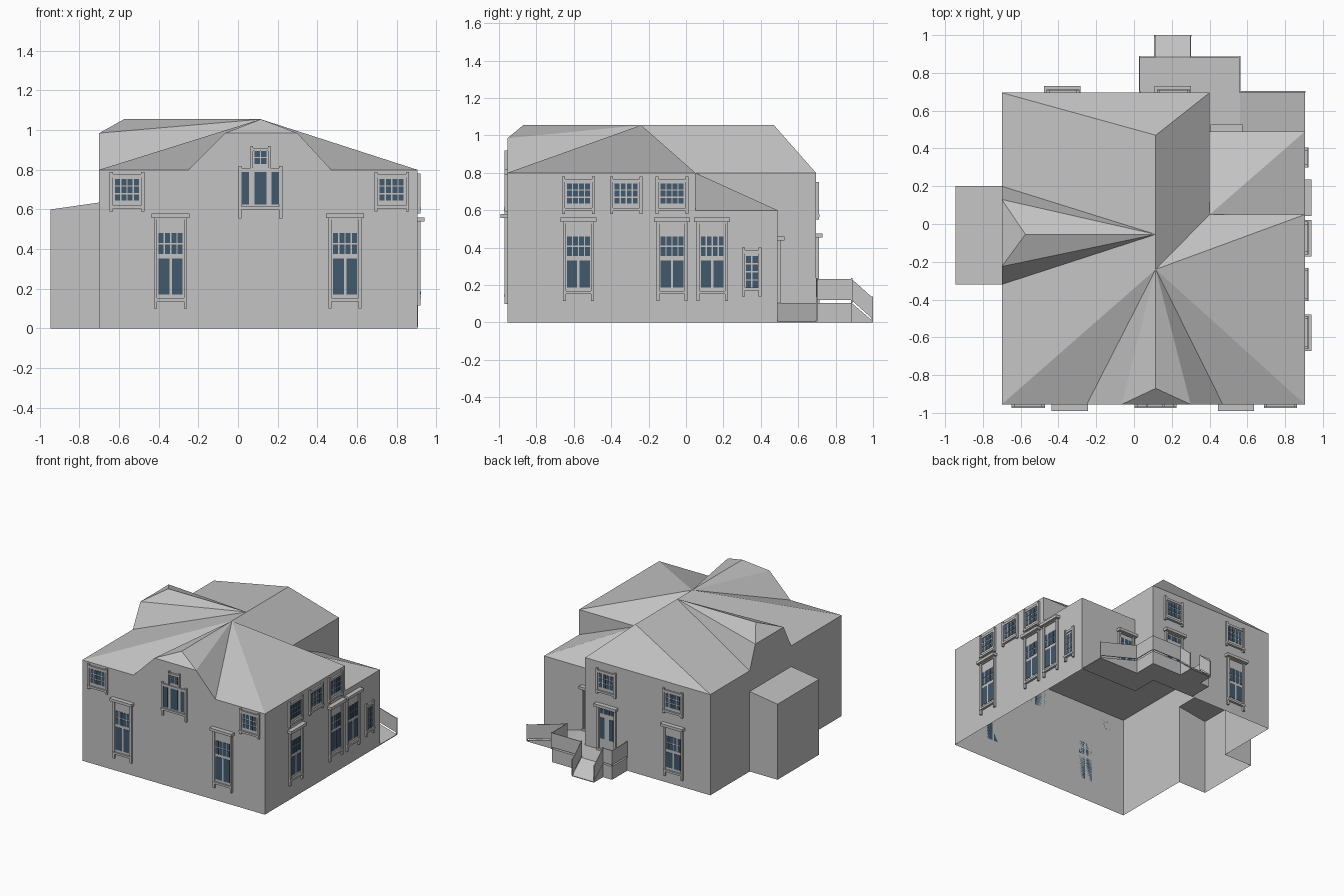
import bpy, bmesh
from mathutils import Vector

if "Cube" in bpy.data.objects:
    bpy.data.objects.remove(bpy.data.objects["Cube"])


def material(name, rgb):
    m = bpy.data.materials.new(name)
    m.diffuse_color = (*rgb, 1)
    m.use_nodes = True
    m.node_tree.nodes["Principled BSDF"].inputs["Base Color"].default_value = m.diffuse_color
    return m


GREY = material("plain_grey", (0.55, 0.55, 0.55))
GLASS = material("blue_glass", (0.055, 0.10, 0.155))


def finish(name, bm):
    me = bpy.data.meshes.new(name)
    bm.to_mesh(me)
    bm.free()
    me.materials.append(GREY)
    me.materials.append(GLASS)
    ob = bpy.data.objects.new(name, me)
    bpy.context.collection.objects.link(ob)
    return ob


def shell(name, polys):
    """Open shell of polygons, facing up or away from the house centre."""
    bm = bmesh.new()
    for pts in polys:
        f = bm.faces.new([bm.verts.new(p) for p in pts])
        f.normal_update()
        out = f.calc_center_median() - Vector((0.1, -0.1, 0.4))
        side = f.normal.z if abs(f.normal.z) > 0.05 else f.normal.dot(out)
        if side < 0:
            f.normal_flip()
    bmesh.ops.remove_doubles(bm, verts=bm.verts, dist=0.0005)
    return finish(name, bm)


def hexa(bm, bottom, top, mat=0):
    """Six-sided solid from a bottom and a top ring of four points."""
    v = [bm.verts.new(p) for p in bottom + top]
    fs = [bm.faces.new([v[i] for i in q]) for q in
          ((3, 2, 1, 0), (4, 5, 6, 7), (0, 1, 5, 4), (1, 2, 6, 5), (2, 3, 7, 6), (3, 0, 4, 7))]
    for f in fs:
        f.material_index = mat
    bmesh.ops.recalc_face_normals(bm, faces=fs)


def box(bm, a, b, mat=0):
    (x0, y0, z0), (x1, y1, z1) = a, b
    ring = [(x0, y0), (x1, y0), (x1, y1), (x0, y1)]
    hexa(bm, [(x, y, z0) for x, y in ring], [(x, y, z1) for x, y in ring], mat)


# main levels and plan lines
W, E, S, N = -0.70, 0.905, -0.955, 0.695
NX, NY, WY = 0.40, 0.49, 0.05        # notch corner and wing line
EAVE, LOW, TOP, GAB = 0.80, 0.60, 1.055, 0.985
BX, B0, B1 = -0.945, -0.32, 0.20     # side annex

# walls, with gables in the front and the left side
shell("house_walls", [
    [(x, S, z) for x, z in ((W, 0), (E, 0), (E, EAVE), (0.47, EAVE), (0.30, GAB),
                            (-0.065, GAB), (-0.25, EAVE), (W, EAVE))],
    [(W, y, z) for y, z in ((S, 0), (B0, 0), (B0, 0.635), (B1, 0.635), (B1, 0), (N, 0), (N, EAVE),
                            (B1, EAVE), (0.13, GAB), (-0.225, GAB), (B0, EAVE), (S, EAVE))],
    [(x, N, z) for x, z in ((W, 0), (NX, 0), (NX, EAVE), (W, EAVE))],
    [(NX, y, z) for y, z in ((NY, 0), (N, 0), (N, EAVE), (WY, EAVE), (NY, LOW))],
    [(x, NY, z) for x, z in ((NX, 0), (E, 0), (E, LOW), (NX, LOW))],
    [(E, y, z) for y, z in ((S, 0), (NY, 0), (NY, LOW), (WY, LOW), (WY, EAVE), (S, EAVE))],
    [(NX, WY, EAVE), (E, WY, LOW), (E, WY, EAVE)],
])

# side annex with a slightly sloping top
shell("side_annex", [
    [(BX, B0, 0), (BX, B1, 0), (BX, B1, LOW), (BX, B0, LOW)],
    [(BX, B0, LOW), (W, B0, 0.635), (W, B1, 0.635), (BX, B1, LOW)],
] + [[(BX, y, 0), (W, y, 0), (W, y, 0.635), (BX, y, LOW)] for y in (B0, B1)])

# roof facets fan out from the ridge points
p, q, r = (0.115, -0.24, TOP), (0.115, -0.055, TOP), (0.115, 0.47, TOP)
front = [(W, S, EAVE), (-0.25, S, EAVE), (-0.065, S, GAB), (0.115, -0.87, TOP),
         (0.30, S, GAB), (0.47, S, EAVE), (E, S, EAVE), (E, WY, EAVE), (NX, WY, EAVE)]
left = [(W, B1, EAVE), (W, 0.13, GAB), (-0.575, -0.055, TOP), (W, -0.225, GAB), (W, B0, EAVE)]
shell("main_roof",
      [[p, a, b] for a, b in zip(front, front[1:])]
      + [[q, a, b] for a, b in zip(left, left[1:])]
      + [[front[2], front[4], front[3]], [left[1], left[3], left[2]],
         [q, left[-1], front[0], p],
         [q, r, (W, N, EAVE), left[0]],
         [r, (NX, N, EAVE), (W, N, EAVE)],
         [p, front[-1], (NX, N, EAVE), r]])
shell("wing_roof", [[(NX, WY, EAVE), (E, WY, LOW), (E, NY, LOW)],
                    [(NX, WY, EAVE), (E, NY, LOW), (NX, NY, LOW)]])
shell("ceiling", [[(x, y, EAVE) for x, y in
                   ((W, S), (E, S), (E, WY), (NX, WY), (NX, N), (W, N))]])

# wall frames: along, outward distance, height -> world
WALLS = {
    "front": lambda a, d, z: (a, S - d, z),
    "right": lambda a, d, z: (E + d, a, z),
    "back": lambda a, d, z: (a, N + d, z),
    "wing": lambda a, d, z: (a, NY + d, z),
}


def plate(bm, wall, a0, a1, z0, z1, d, mat=0):
    box(bm, WALLS[wall](a0, 0, z0), WALLS[wall](a1, d, z1), mat)


def panes(bm, wall, c, w, z0, z1, nx, nz, gap=0.007):
    pw, ph = (w - gap * (nx - 1)) / nx, (z1 - z0 - gap * (nz - 1)) / nz
    for i in range(nx):
        for j in range(nz):
            a, z = c - w / 2 + i * (pw + gap), z0 + j * (ph + gap)
            plate(bm, wall, a, a + pw, z, z + ph, 0.0085, 1)


def window(name, wall, c, w, z0, z1, gw, grids, cornice=False, foot=0.03):
    bm = bmesh.new()
    h = w / 2
    plate(bm, wall, c - h, c + h, z0 + foot, z1 - 0.012, 0.006)            # backing
    for s in (-1, 1):                                                      # jambs with feet
        a = c + s * (h - 0.008)
        plate(bm, wall, a - 0.008, a + 0.008, z0, z1, 0.015)
    plate(bm, wall, c - h, c + h, z0 + foot, z0 + foot + 0.016, 0.018)     # sill
    plate(bm, wall, c - h, c + h, z1 - 0.03, z1 - 0.012, 0.013)            # head
    if cornice:
        plate(bm, wall, c - h - 0.013, c + h + 0.013, z1 - 0.022, z1, 0.036)
    for g in grids:
        panes(bm, wall, c, gw, *g)
    finish(name, bm)


def upper(wall, c, z):
    window(f"{wall}_upper_window", wall, c, 0.175, z - 0.20, z, 0.122,
           [(z - 0.145, z - 0.037, 4, 3)], foot=0.015)


def tall(wall, c, z, h):
    window(f"{wall}_tall_window", wall, c, 0.167, z - h, z, 0.122,
           [(z - 0.205, z - 0.10, 4, 2), (z - h + 0.072, z - 0.228, 2, 1, 0.013)],
           cornice=True, foot=0.036)


for c in (-0.56, 0.775):
    upper("front", c, 0.79)
for c in (-0.34, 0.54):
    tall("front", c, 0.58, 0.48)
for c in (-0.575, -0.32, -0.075):
    upper("right", c, 0.78)
for c in (-0.575, -0.075, 0.14):
    tall("right", c, 0.56, 0.445)
for c in (-0.375, 0.21):
    upper("back", c, 0.75)
tall("back", -0.38, 0.475, 0.42)
window("right_small_window", "right", 0.352, 0.105, 0.14, 0.40, 0.065, [(0.187, 0.355, 2, 4)])
window("wing_door", "wing", 0.49, 0.145, 0.105, 0.46, 0.10,
       [(0.33, 0.40, 3, 2), (0.18, 0.31, 2, 1, 0.02)], cornice=True, foot=0.0)
window("back_double_door", "back", 0.205, 0.165, 0.105, 0.475, 0.115,
       [(0.40, 0.435, 4, 1), (0.20, 0.365, 2, 1, 0.04)], cornice=True, foot=0.0)

# stepped triple window in the front gable
window("gable_window_lower", "front", 0.113, 0.222, 0.555, 0.82, 0.0, [], foot=0.045)
bm = bmesh.new()
plate(bm, "front", 0.063, 0.163, 0.81, 0.91, 0.006)
for a in (0.063, 0.151):
    plate(bm, "front", a, a + 0.012, 0.81, 0.92, 0.015)
plate(bm, "front", 0.063, 0.163, 0.895, 0.91, 0.015)
panes(bm, "front", 0.113, 0.062, 0.83, 0.895, 2, 2, 0.004)
for c, w in ((0.036, 0.040), (0.113, 0.062), (0.190, 0.040)):
    panes(bm, "front", c, w, 0.625, 0.80, 1, 1)
finish("gable_window_upper", bm)

# rear landing, access ramp and stair flight
D = 0.105
bm = bmesh.new()
box(bm, (0.03, N, 0), (0.56, 0.885, D))
box(bm, (NX, NY, 0), (0.56, N, D))
finish("rear_landing", bm)
bm = bmesh.new()
hexa(bm, [(0.56, NY, 0), (E, NY, 0), (E, 0.70, 0), (0.56, 0.70, 0)],
     [(0.56, NY, D), (E, NY, 0.006), (E, 0.70, 0.006), (0.56, 0.70, D)])
finish("access_ramp", bm)
bm = bmesh.new()
hexa(bm, [(0.11, 0.885, 0), (0.30, 0.885, 0), (0.30, 1.0, 0), (0.11, 1.0, 0)],
     [(0.11, 0.885, D), (0.30, 0.885, D), (0.30, 1.0, 0.006), (0.11, 1.0, 0.006)])
finish("rear_stairs", bm)

# solid railing panels with end posts
bm = bmesh.new()
for x0, y0, z0, x1, y1, z1 in ((0.03, 0.70, D, 0.03, 0.885, D), (0.03, 0.885, D, 0.11, 0.885, D),
                               (0.30, 0.885, D, 0.56, 0.885, D), (0.56, 0.70, D, 0.56, 0.885, D),
                               (0.56, 0.70, D, E, 0.70, 0.006),
                               (0.11, 0.885, D, 0.11, 0.996, 0.006),
                               (0.30, 0.885, D, 0.30, 0.996, 0.006)):
    t = 0.003
    dx, dy = (t, 0) if x0 == x1 else (0, t)
    ring = [(x0 - dx, y0 - dy, z0), (x1 - dx, y1 - dy, z1), (x1 + dx, y1 + dy, z1), (x0 + dx, y0 + dy, z0)]
    hexa(bm, [(x, y, z + 0.014) for x, y, z in ring], [(x, y, z + 0.128) for x, y, z in ring])
    for x, y, z in ((x0, y0, z0), (x1, y1, z1)):
        box(bm, (x - 0.004, y - 0.004, z), (x + 0.004, y + 0.004, z + 0.132))
finish("railings", bm)
